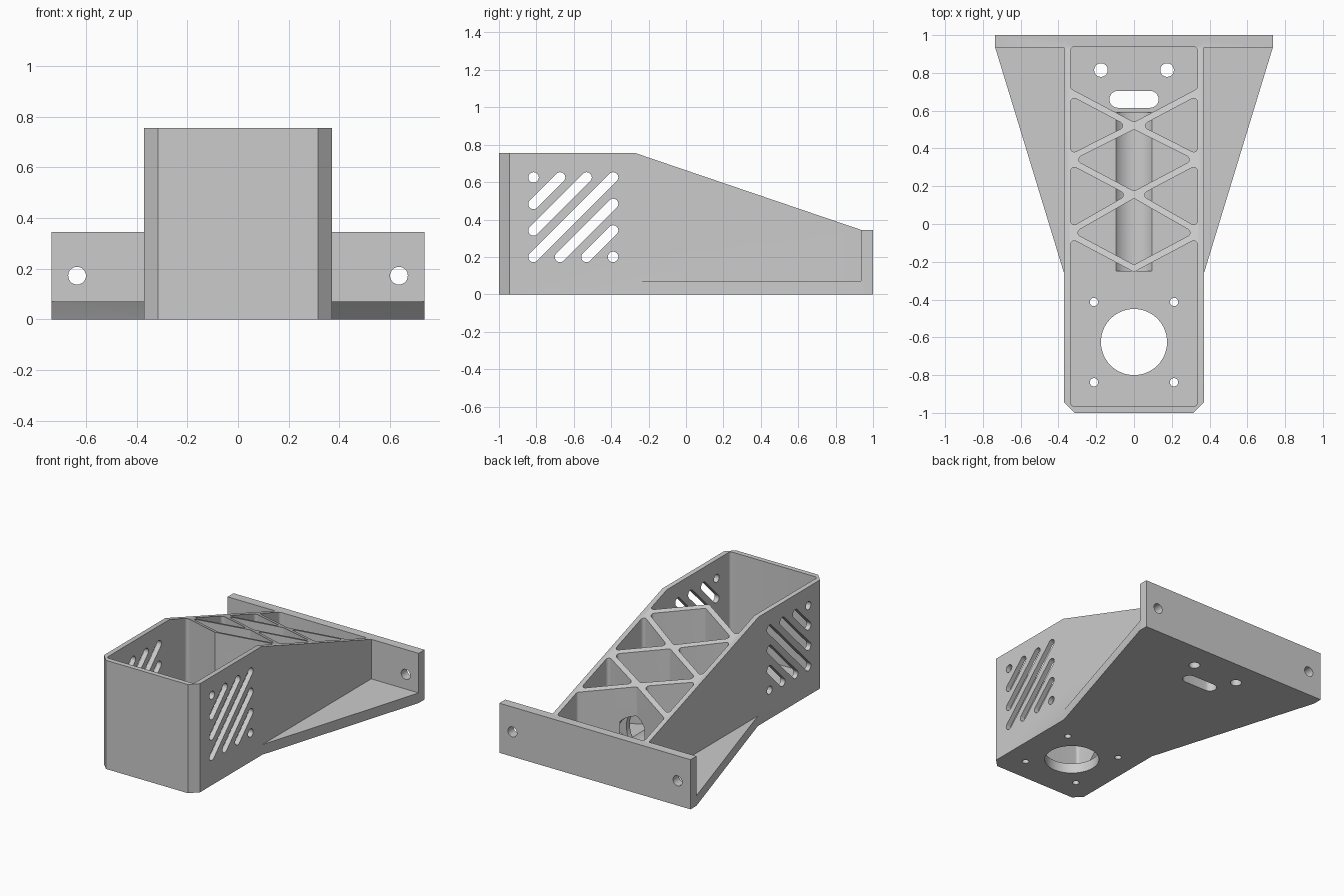
import bpy, bmesh, math
from mathutils import Vector

cube = bpy.data.objects.get("Cube")
if cube:
    bpy.data.objects.remove(cube, do_unlink=True)

WALL, FLOOR, HALF = 0.017, 0.07, 0.353   # half rib width, floor height, wall centre line


def prisms(name, axis, shapes, lo, hi):
    """One object holding outlines extruded along an axis."""
    place = {"x": lambda a, b, c: (c, a, b),
             "y": lambda a, b, c: (a, c, b),
             "z": lambda a, b, c: (a, b, c)}[axis]
    bm = bmesh.new()
    for pts in shapes:
        low = [bm.verts.new(place(a, b, lo)) for a, b in pts]
        top = [bm.verts.new(place(a, b, hi)) for a, b in pts]
        bm.faces.new(low[::-1])
        bm.faces.new(top)
        n = len(pts)
        for i in range(n):
            j = (i + 1) % n
            bm.faces.new((low[i], low[j], top[j], top[i]))
    bmesh.ops.recalc_face_normals(bm, faces=bm.faces)
    mesh = bpy.data.meshes.new(name)
    bm.to_mesh(mesh)
    bm.free()
    obj = bpy.data.objects.new(name, mesh)
    bpy.context.collection.objects.link(obj)
    return obj


def slot(p, q, r, steps=12):
    """Round-ended outline from p to q."""
    p, q = Vector(p), Vector(q)
    start = math.atan2(q.y - p.y, q.x - p.x) + math.pi / 2
    pts = []
    for centre, a0 in ((p, start), (q, start + math.pi)):
        for i in range(steps + 1):
            a = a0 + math.pi * i / steps
            pts.append(centre + r * Vector((math.cos(a), math.sin(a))))
    return pts


def circle(x, y, r, n=32):
    return [(x + r * math.cos(math.tau * i / n), y + r * math.sin(math.tau * i / n))
            for i in range(n)]


def pocket(pts, r=0.02, steps=6):
    """Counter-clockwise outline moved in by the rib width, with rounded corners."""
    pts = [Vector(p) for p in pts]
    out = []
    for i, p in enumerate(pts):
        d1 = (p - pts[i - 1]).normalized()
        d2 = (pts[(i + 1) % len(pts)] - p).normalized()
        n1, n2 = Vector((-d1.y, d1.x)), Vector((-d2.y, d2.x))
        miter = (n1 + n2) / (1 + n1.dot(n2))
        if d1.cross(d2) < 0:
            out.append(p + miter * WALL)
            continue
        centre = p + miter * (WALL + r)
        a0 = math.atan2(-n1.y, -n1.x)
        turn = math.acos(max(-1, min(1, d1.dot(d2))))
        for k in range(steps + 1):
            a = a0 + turn * k / steps
            out.append(centre + r * Vector((math.cos(a), math.sin(a))))
    return out


def mirrored(pts):
    return [(-x, y) for x, y in reversed(pts)]


def combine(obj, other, operation):
    mod = obj.modifiers.new(other.name, "BOOLEAN")
    mod.operation, mod.solver, mod.object = operation, "EXACT", other
    bpy.context.view_layer.objects.active = obj
    bpy.ops.object.modifier_apply(modifier=mod.name)
    bpy.data.objects.remove(other, do_unlink=True)


# Main housing: chamfered plan trimmed by the sloped side profile
half_plan = [(0.315, -1), (0.37, -0.945), (0.37, 0.97)]
bracket = prisms("bracket_housing", "z", [half_plan + mirrored(half_plan)], 0, 1)
side = [(-1.1, -0.1), (1.1, -0.1), (1.1, 0.345), (0.935, 0.345), (-0.27, 0.755), (-1.1, 0.755)]
combine(bracket, prisms("side_profile", "x", [side], -1, 1), "INTERSECT")

# Tapered base flange and rear mounting plate
half_flange = [(0.34, -0.36), (0.735, 0.935), (0.735, 0.96)]
combine(bracket, prisms("base_flange", "z", [half_flange + mirrored(half_flange)], 0, FLOOR), "UNION")
plate = [(-0.735, 0), (0.735, 0), (0.735, 0.345), (-0.735, 0.345)]
combine(bracket, prisms("rear_plate", "y", [plate], 0.935, 1), "UNION")

# Pockets between the diagonal ribs
cross = (-0.235, 0.155, 0.52)      # rib crossings on the centre line
node = (-0.047, 0.342, 0.707)      # rib ends on the side walls
shapes = [
    pocket([(-HALF, -0.982), (HALF, -0.982), (HALF, node[0]), (0, cross[0]), (-HALF, node[0])]),
    pocket([(0, cross[2]), (HALF, node[2]), (HALF, 0.955), (-HALF, 0.955), (-HALF, node[2])]),
]
for i in range(2):
    shapes.append(pocket([(0, cross[i]), (HALF, node[i]), (0, cross[i + 1]), (-HALF, node[i])]))
    tri = [(HALF, node[i]), (HALF, node[i + 1]), (0, cross[i + 1])]
    if i == 0:
        tri = [(HALF, node[0]), (HALF, node[1]), (0, cross[1])]
    else:
        tri = [(HALF, node[1]), (HALF, node[2]), (0, cross[2])]
    shapes += [pocket(tri), pocket(mirrored(tri))]
combine(bracket, prisms("pockets", "z", shapes, FLOOR, 1.2), "DIFFERENCE")

# Round cable channel through the ribs
combine(bracket, prisms("cable_channel", "y", [circle(0, 0.15, 0.125, 48)], -0.25, 0.59), "DIFFERENCE")

# Floor openings: large bore, screw holes, rear holes and slot
holes = [circle(0, -0.625, 0.175, 64), slot((-0.085, 0.66), (0.085, 0.66), 0.045)]
for s in (-1, 1):
    holes += [circle(s * 0.212, y, 0.022) for y in (-0.413, -0.838)]
    holes.append(circle(s * 0.175, 0.815, 0.036))
combine(bracket, prisms("floor_holes", "z", holes, -0.1, 0.1), "DIFFERENCE")

# Diagonal vent slots through both side walls
y0, y1, z0, z1, step = -0.815, -0.39, 0.2, 0.625, 0.1417
vents = [slot((y0, z1 - k * step), (y0 + k * step, z1), 0.028) for k in range(1, 4)]
vents += [slot((y0 + k * step, z0), (y1, z1 - k * step), 0.028) for k in range(1, 3)]
vents += [circle(y0, z1, 0.028), circle(y1, z0, 0.028)]
combine(bracket, prisms("vents", "x", vents, -0.5, 0.5), "DIFFERENCE")

# Mounting holes in the rear plate
bolts = [circle(s * 0.635, 0.172, 0.035) for s in (-1, 1)]
combine(bracket, prisms("bolt_holes", "y", bolts, 0.9, 1.1), "DIFFERENCE")

# Plain grey finish
grey = bpy.data.materials.new("plain_grey")
grey.use_nodes = True
colour = (0.6, 0.6, 0.6, 1)
grey.diffuse_color = colour
grey.node_tree.nodes["Principled BSDF"].inputs["Base Color"].default_value = colour
bracket.data.materials.clear()
bracket.data.materials.append(grey)

bpy.ops.object.select_all(action="DESELECT")
bracket.select_set(True)
bpy.context.view_layer.objects.active = bracket
bpy.ops.object.shade_smooth_by_angle(angle=math.radians(25))
